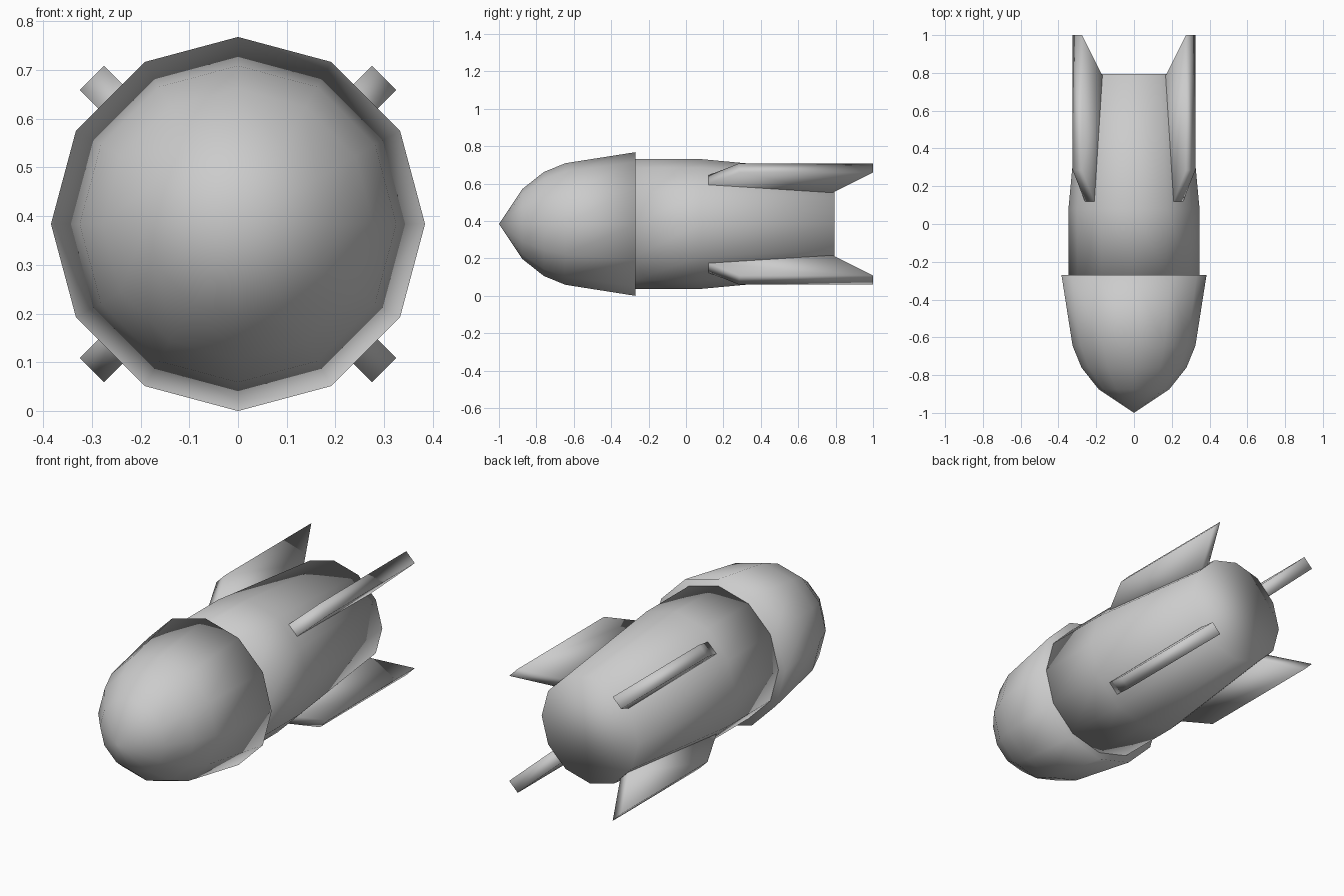
import bpy, bmesh
from math import sin, cos, pi
from mathutils import Matrix, Vector

if "Cube" in bpy.data.objects:
    bpy.data.objects.remove(bpy.data.objects["Cube"])

CZ = 0.384   # height of the long axis
SIDES = 12


def finish(name, bm):
    bmesh.ops.remove_doubles(bm, verts=bm.verts, dist=1e-5)
    bmesh.ops.recalc_face_normals(bm, faces=bm.faces)
    for f in bm.faces:
        f.smooth = True
    me = bpy.data.meshes.new(name)
    bm.to_mesh(me)
    bm.free()
    ob = bpy.data.objects.new(name, me)
    ob.location.z = CZ
    bpy.context.collection.objects.link(ob)
    return ob


def lathe(name, profile):
    """Closed 12-sided solid around the y axis from (y, radius) points."""
    bm = bmesh.new()
    rings = []
    for y, r in profile:
        if r == 0:
            rings.append([bm.verts.new((0, y, 0))] * SIDES)
        else:
            rings.append([bm.verts.new((r * cos(2 * pi * i / SIDES), y, r * sin(2 * pi * i / SIDES)))
                          for i in range(SIDES)])
    for a, b in zip(rings, rings[1:]):
        for i in range(SIDES):
            j = (i + 1) % SIDES
            bm.faces.new(dict.fromkeys((a[i], a[j], b[j], b[i])))
    for ring in (rings[0], rings[-1]):
        if len(set(ring)) > 1:
            bm.faces.new(ring)
    return finish(name, bm)


def fin(name, angle, profile, thick):
    """Flat plate from (y, radius) points, turned about the y axis."""
    bm = bmesh.new()
    face = bm.faces.new([bm.verts.new((r, y, -thick / 2)) for y, r in profile])
    ext = bmesh.ops.extrude_face_region(bm, geom=[face])["geom"]
    bmesh.ops.translate(bm, vec=Vector((0, 0, thick)),
                        verts=[v for v in ext if isinstance(v, bmesh.types.BMVert)])
    bmesh.ops.rotate(bm, verts=bm.verts, matrix=Matrix.Rotation(angle, 3, 'Y'))
    return finish(name, bm)


# Pointed nose with an overhanging flat rear rim
lathe("nose", [(-1, 0), (-0.875, 0.187), (-0.76, 0.278), (-0.645, 0.325), (-0.27, 0.384)])

# Body, straight then tapering to a flat tail
lathe("body", [(-0.275, 0.347), (0.08, 0.347), (0.795, 0.28)])

# Four swept fins on the diagonals
FIN = [(0.12, 0.30), (0.12, 0.333), (0.285, 0.424), (1.0, 0.424), (0.79, 0.276), (0.76, 0.23)]
for k in range(4):
    fin(f"fin_{k + 1}", pi / 4 + k * pi / 2, FIN, 0.07)
